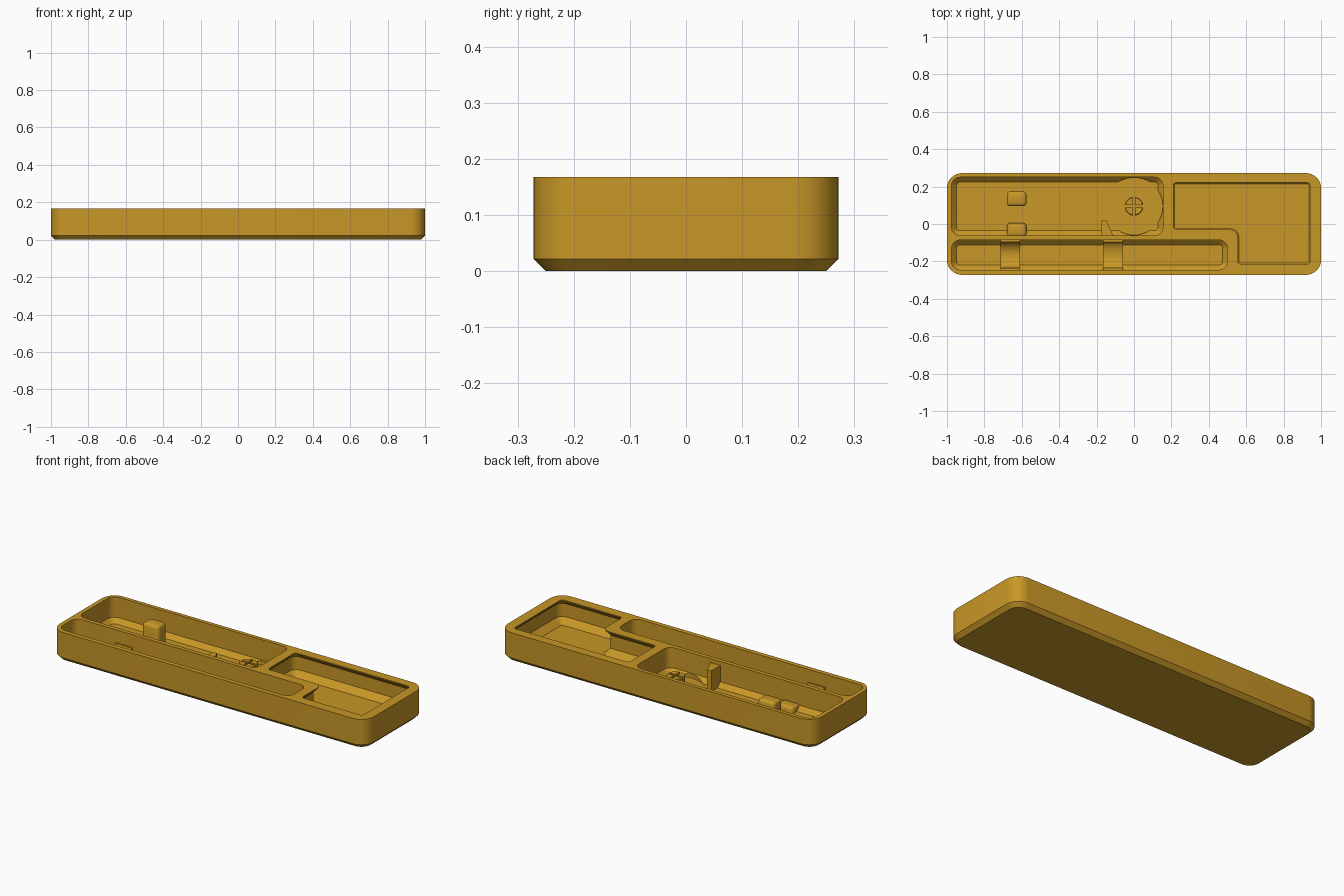
import bpy, bmesh, math
from mathutils import Vector

if "Cube" in bpy.data.objects:
    bpy.data.objects.remove(bpy.data.objects["Cube"])

H, FLOOR = 0.168, 0.025
gold = bpy.data.materials.new("golden_yellow")
gold.diffuse_color = (0.58, 0.31, 0.02, 1)
gold.use_nodes = True
gold.node_tree.nodes["Principled BSDF"].inputs["Base Color"].default_value = gold.diffuse_color


def rounded(poly, radius, d=0.0, seg=8):
    """Counter-clockwise right-angled outline, inset by d, corners rounded."""
    out, n = [], len(poly)
    for i in range(n):
        p = Vector(poly[i])
        a = (p - Vector(poly[i - 1])).normalized()
        b = (Vector(poly[(i + 1) % n]) - p).normalized()
        convex = a.x * b.y - a.y * b.x > 0
        p = p + d * (Vector((-a.y, a.x)) + Vector((-b.y, b.x)))
        r = max(0.004, radius - d) if convex else 0.015 + d
        c = p - a * r + b * r
        for k in range(seg + 1):
            t = math.pi / 2 * k / seg
            out.append(c + r * (a * math.sin(t) - b * math.cos(t)))
    return out


def loft(name, rings):
    """Solid through rings of 3D points, capped at both ends."""
    bm = bmesh.new()
    loops = [[bm.verts.new(p) for p in ring] for ring in rings]
    n = len(loops[0])
    bm.faces.new(loops[0][::-1])
    bm.faces.new(loops[-1])
    for lo, hi in zip(loops, loops[1:]):
        for i in range(n):
            bm.faces.new((lo[i], lo[(i + 1) % n], hi[(i + 1) % n], hi[i]))
    bmesh.ops.recalc_face_normals(bm, faces=bm.faces)
    me = bpy.data.meshes.new(name)
    bm.to_mesh(me)
    bm.free()
    me.materials.append(gold)
    ob = bpy.data.objects.new(name, me)
    bpy.context.collection.objects.link(ob)
    return ob


def layered(name, poly, radius, layers):
    return loft(name, [[(p.x, p.y, z) for p in rounded(poly, radius, d)]
                       for d, z in layers])


def rect(x0, x1, y0, y1):
    return [(x0, y0), (x1, y0), (x1, y1), (x0, y1)]


def disc(cx, cy, r, z, n=64):
    return [(cx + r * math.cos(2 * math.pi * k / n),
             cy + r * math.sin(2 * math.pi * k / n), z) for k in range(n)]


def select(ob):
    bpy.ops.object.select_all(action='DESELECT')
    ob.select_set(True)
    bpy.context.view_layer.objects.active = ob


def cut(ob, cutter):
    m = ob.modifiers.new("cut", 'BOOLEAN')
    m.operation, m.solver, m.object = 'DIFFERENCE', 'EXACT', cutter
    select(ob)
    bpy.ops.object.modifier_apply(modifier=m.name)
    bpy.data.objects.remove(cutter)


def smooth(ob):
    select(ob)
    bpy.ops.object.shade_smooth_by_angle(angle=math.radians(30))


# Tray body with a chamfered underside
tray = layered("tray", rect(-1, 1, -0.272, 0.272), 0.08,
               [(0.022, 0), (0, 0.022), (0, H)])

# Two open compartments with sloped floor edges
pocket = [(0.026, FLOOR), (0, FLOOR + 0.026), (0, 0.2)]
cut(tray, layered("main_pocket", rect(-0.975, 0.155, -0.062, 0.25), 0.045, pocket))
cut(tray, layered("long_pocket", rect(-0.975, 0.5, -0.245, -0.086), 0.045, pocket))

# Round recess in the main compartment
cut(tray, loft("round_recess", [disc(0, 0.095, 0.154, z) for z in (FLOOR - 0.0005, 0.2)]))

# L-shaped compartment under an overhanging lip
ell = [(0.527, -0.243), (0.97, -0.243), (0.97, 0.249), (0.182, 0.249),
       (0.182, -0.058), (0.527, -0.058)]
cut(tray, layered("lipped_pocket", ell, 0.045,
                  [(0.034, FLOOR), (0, FLOOR + 0.034), (0, 0.134),
                   (0.028, 0.162), (0.028, 0.2)]))
smooth(tray)

# Rounded post and low ledge
for name, y0, y1, top in (("clip_post", 0.095, 0.175, 0.152),
                          ("clip_ledge", -0.07, 0.005, 0.06)):
    ob = layered(name, rect(-0.68, -0.575, y0, y1), 0.02,
                 [(0, 0.015), (0, top - 0.016), (0.003, top - 0.008),
                  (0.008, top - 0.003), (0.016, top)])
    smooth(ob)

# Tapered fin on the dividing wall
fin = [(-0.175, -0.07), (-0.108, -0.07), (-0.148, 0.02), (-0.175, 0.02)]
loft("wall_fin", [[(x, y, z) for x, y in fin] for z in (0.015, 0.145)])

# Round stud split by a cross slot
stud = loft("split_stud", [disc(0, 0.095, r, z, 40) for r, z in
                           ((0.05, 0.015), (0.05, 0.098), (0.046, 0.102))])
for w, h in ((0.006, 0.07), (0.07, 0.006)):
    cut(stud, layered("slot", rect(-w, w, 0.095 - h, 0.095 + h), 0.002,
                      [(0, FLOOR + 0.003), (0, 0.2)]))
smooth(stud)

# Concave cradles across the long compartment
for name, x, top, dip in (("left_cradle", -0.6625, 0.095, 0.04),
                          ("right_cradle", -0.1125, 0.07, 0.036)):
    prof = [(-0.25, 0.015), (-0.081, 0.015), (-0.081, top), (-0.096, top)]
    for k in range(1, 16):
        t = math.pi * k / 16
        prof.append((-0.1655 + 0.0695 * math.cos(t), top - (top - dip) * math.sin(t)))
    prof += [(-0.235, top), (-0.25, top)]
    smooth(loft(name, [[(x + s, y, z) for y, z in prof] for s in (-0.0525, 0.0525)]))
